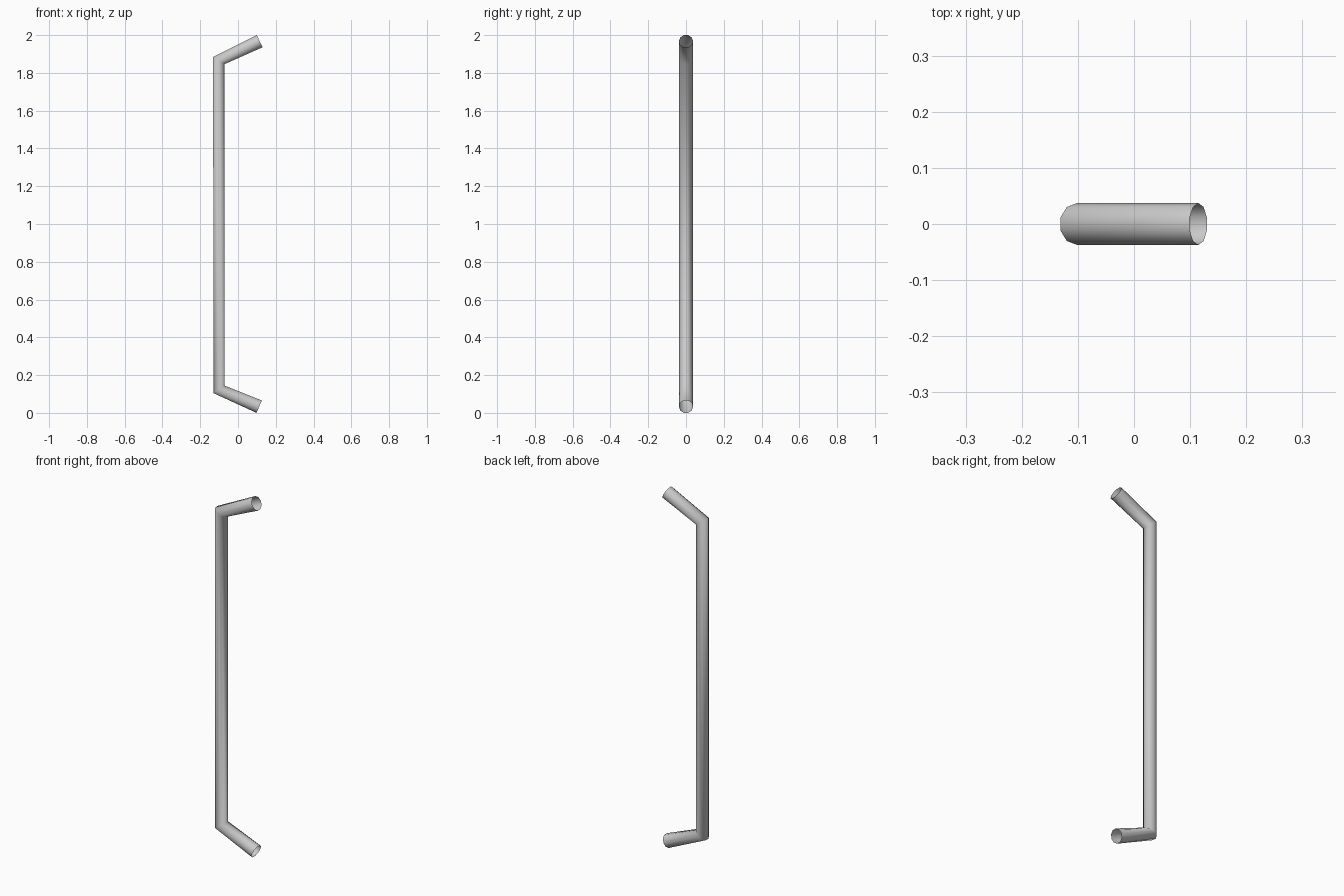
import bpy, bmesh, math
from mathutils import Vector

if "Cube" in bpy.data.objects:
    bpy.data.objects.remove(bpy.data.objects["Cube"])

RADIUS, SIDES = 0.0375, 10
PATH = [Vector(p) for p in ((0.112, 0, 0.033), (-0.101, 0, 0.1245),
                            (-0.101, 0, 1.8655), (0.1146, 0, 1.968))]


def sweep_tube(name, path, radius, sides):
    """Open-ended tube along a path in the XZ plane, one ring per point."""
    bm = bmesh.new()
    side = Vector((0, 1, 0))
    rings = []
    for i, p in enumerate(path):
        tangent = Vector()
        if i > 0:
            tangent += (p - path[i - 1]).normalized()
        if i < len(path) - 1:
            tangent += (path[i + 1] - p).normalized()
        across = side.cross(tangent.normalized())
        angles = [2 * math.pi * k / sides for k in range(sides)]
        rings.append([bm.verts.new(p + radius * (side * math.cos(a) + across * math.sin(a)))
                      for a in angles])
    for a, b in zip(rings, rings[1:]):
        for k in range(sides):
            n = (k + 1) % sides
            bm.faces.new((a[k], b[k], b[n], a[n])).smooth = True
    bmesh.ops.recalc_face_normals(bm, faces=bm.faces)
    # make sure the normals point away from the long straight section's axis
    f = max(bm.faces, key=lambda f: f.calc_area())
    centre = f.calc_center_median()
    if f.normal.dot(centre - Vector((path[1].x, 0, centre.z))) < 0:
        bmesh.ops.reverse_faces(bm, faces=bm.faces)
    mesh = bpy.data.meshes.new(name)
    bm.to_mesh(mesh)
    bm.free()
    obj = bpy.data.objects.new(name, mesh)
    bpy.context.collection.objects.link(obj)
    return obj


# Bent handle tube
sweep_tube("bent_tube", PATH, RADIUS, SIDES)
